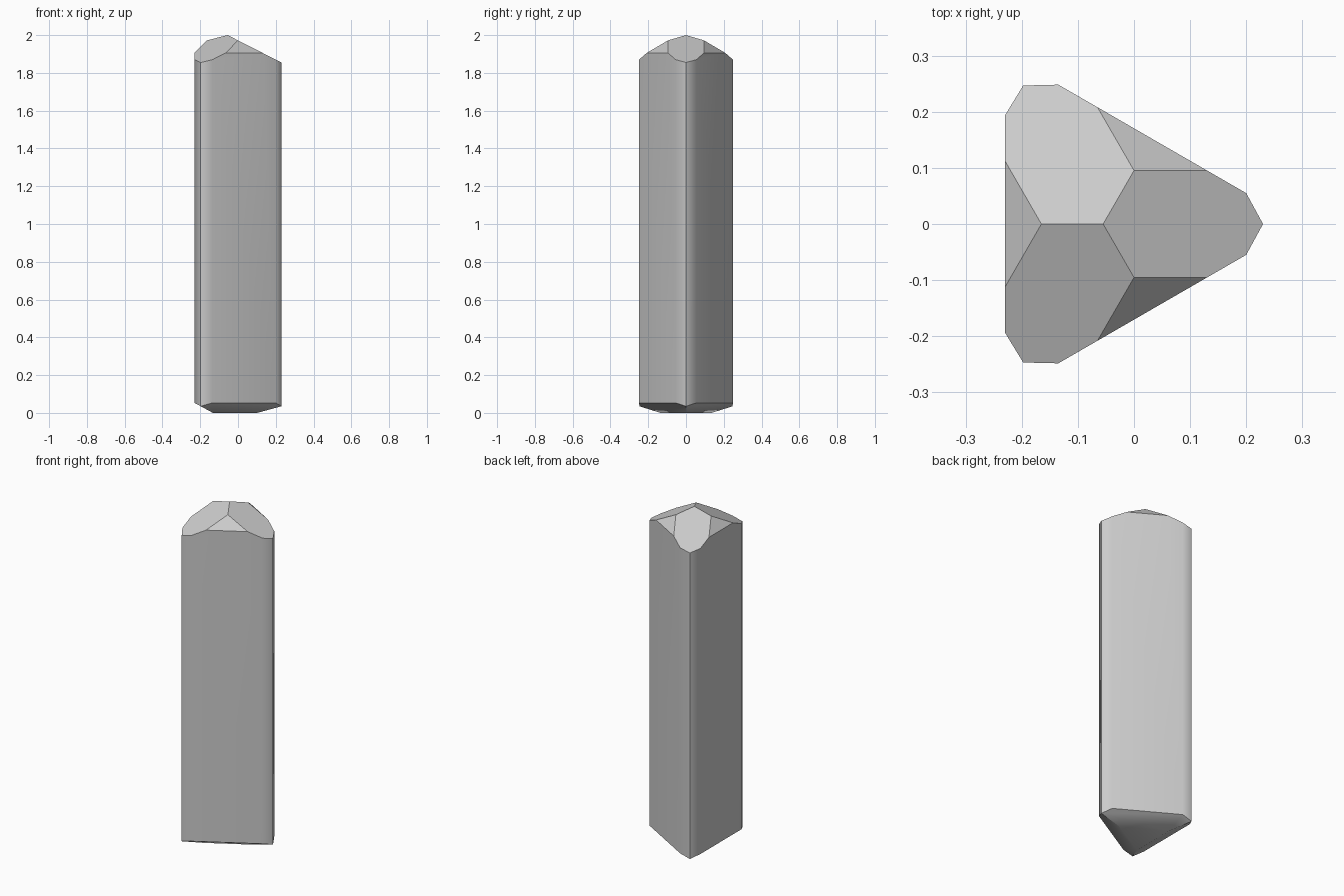
import bpy
import bmesh
from math import cos, sin, radians
from mathutils import Vector

cube = bpy.data.objects.get("Cube")
if cube:
    bpy.data.objects.remove(cube, do_unlink=True)

AXIS_X = -0.055          # threefold axis of the crystal
HEIGHT = 2.0
bm = bmesh.new()

# Nine-sided prism: a triangle whose corners are each trimmed by two narrow faces
corner = [(0.255, -0.055), (0.285, 0), (0.255, 0.055)]
ring = []
for turn in (0, 120, 240):
    a = radians(turn)
    for x, y in corner:
        ring.append(bm.verts.new((AXIS_X + x * cos(a) - y * sin(a),
                                  x * sin(a) + y * cos(a), -0.3)))
base = bm.faces.new(ring)
body = bmesh.ops.extrude_face_region(bm, geom=[base])
upper = [v for v in body["geom"] if isinstance(v, bmesh.types.BMVert)]
bmesh.ops.translate(bm, verts=upper, vec=(0, 0, HEIGHT + 0.6))
bmesh.ops.recalc_face_normals(bm, faces=bm.faces)


def cut(point_z, normal):
    """Grind away everything beyond a plane crossing the axis at point_z."""
    geom = bm.verts[:] + bm.edges[:] + bm.faces[:]
    res = bmesh.ops.bisect_plane(bm, geom=geom, dist=1e-5,
                                 plane_co=(AXIS_X, 0, point_z),
                                 plane_no=Vector(normal).normalized(),
                                 clear_outer=True)
    bmesh.ops.holes_fill(bm, edges=[e for e in bm.edges if e.is_boundary], sides=0)


def cut_three(point_z, slope, first_angle, up):
    for turn in (0, 120, 240):
        a = radians(first_angle + turn)
        cut(point_z, (slope * cos(a), slope * sin(a), up))


# Tip: three broad facets, then three small steep ones between them
cut_three(HEIGHT, 0.509, 0, 1)
cut_three(HEIGHT + 0.084, 1.018, 60, 1)

# Foot: three shallow facets around a flat triangle
cut_three(-0.0425, 0.545, 60, -1)
cut(0, (0, 0, -1))

bmesh.ops.recalc_face_normals(bm, faces=bm.faces)
mesh = bpy.data.meshes.new("crystal")
bm.to_mesh(mesh)
bm.free()

crystal = bpy.data.objects.new("crystal", mesh)
bpy.context.collection.objects.link(crystal)

# Plain grey stone
grey = bpy.data.materials.new("light_grey")
grey.use_nodes = True
colour = (0.6, 0.6, 0.6, 1)
grey.diffuse_color = colour
grey.node_tree.nodes["Principled BSDF"].inputs["Base Color"].default_value = colour
mesh.materials.append(grey)

# Soft transition between broad and narrow prism faces, crisp facets elsewhere
bpy.ops.object.select_all(action="DESELECT")
crystal.select_set(True)
bpy.context.view_layer.objects.active = crystal
bpy.ops.object.shade_smooth_by_angle(angle=radians(35))
weighted = crystal.modifiers.new("weighted_normals", "WEIGHTED_NORMAL")
weighted.keep_sharp = True
